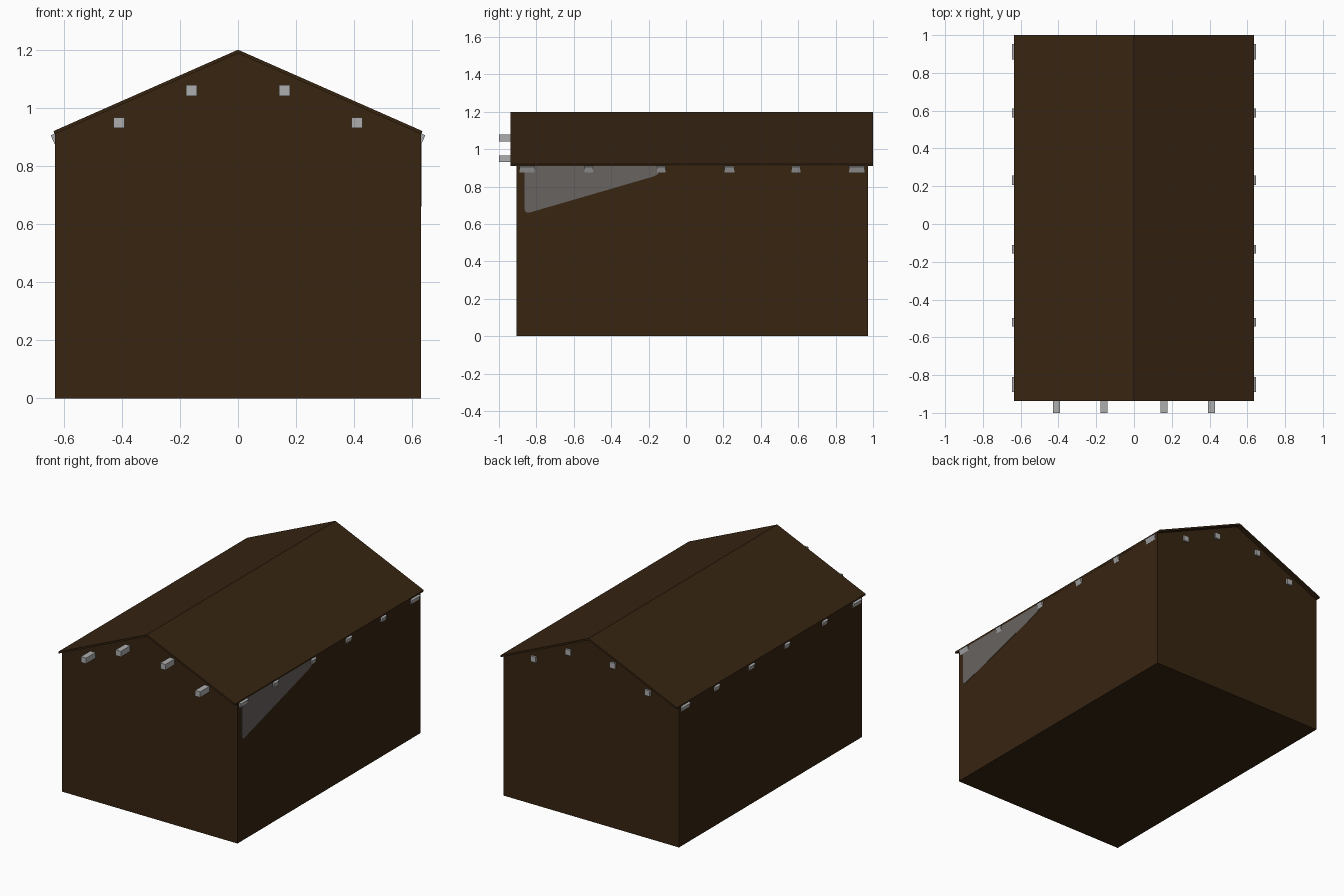
import bpy, bmesh, math

if "Cube" in bpy.data.objects:
    bpy.data.objects.remove(bpy.data.objects["Cube"])


def material(name, rgb):
    m = bpy.data.materials.new(name)
    m.diffuse_color = (*rgb, 1.0)
    m.use_nodes = True
    m.node_tree.nodes["Principled BSDF"].inputs["Base Color"].default_value = m.diffuse_color
    return m


BROWN = material("dark_brown_wood", (0.038, 0.018, 0.0058))
GREY = material("light_grey_beam", (0.42, 0.42, 0.42))
WEB = material("dusty_grey_web", (0.14, 0.125, 0.12))


def extrude(name, points, offset, mat):
    """Solid made from a flat outline of 3D points pushed along offset."""
    bm = bmesh.new()
    face = bm.faces.new([bm.verts.new(p) for p in points])
    new = bmesh.ops.extrude_face_region(bm, geom=[face])["geom"]
    bmesh.ops.translate(bm, vec=offset, verts=[v for v in new if isinstance(v, bmesh.types.BMVert)])
    bmesh.ops.recalc_face_normals(bm, faces=bm.faces[:])
    mesh = bpy.data.meshes.new(name)
    bm.to_mesh(mesh)
    bm.free()
    mesh.materials.append(mat)
    obj = bpy.data.objects.new(name, mesh)
    bpy.context.collection.objects.link(obj)
    return obj


def box(name, centre, size, mat, tilt=0.0):
    bpy.ops.mesh.primitive_cube_add(size=1, location=centre, rotation=(0, tilt, 0))
    obj = bpy.context.object
    obj.name = name
    obj.scale = size
    obj.data.materials.append(mat)
    return obj


W, EAVE, RIDGE = 0.63, 0.92, 1.2
SLOPE = math.atan2(RIDGE - EAVE, W)

# Walls with gable ends
walls = [(-W, 0), (W, 0), (W, 0.912), (0, 1.19), (-W, 0.912)]
extrude("house_body", [(x, -0.905, z) for x, z in walls], (0, 1.877, 0), BROWN)

# Thin roof overhanging the gables
roof = [(-0.635, EAVE), (0, RIDGE), (0.635, EAVE), (0.632, 0.909), (0, 1.188), (-0.632, 0.909)]
extrude("roof", [(x, -0.937, z) for x, z in roof], (0, 1.937, 0), BROWN)

# Long beams that poke out through both gables
for x, z in ((0.41, 0.949), (0.16, 1.06)):
    for s in (-1, 1):
        box("gable_beam", (s * x, -0.0075, z), (0.037, 1.985, 0.037), GREY)

# Rafter ends under the eaves, sloping with the roof
LENGTH = 0.1
for y, width in ((-0.85, 0.08), (-0.52, 0.045), (-0.133, 0.045),
                 (0.232, 0.052), (0.588, 0.046), (0.912, 0.083)):
    for s in (-1, 1):
        cx = 0.638 - LENGTH / 2 * math.cos(SLOPE)
        cz = 0.89 + LENGTH / 2 * math.sin(SLOPE)
        box("rafter_end", (s * cx, y, cz), (LENGTH, width, 0.033), GREY, s * SLOPE)

# Cobweb-like patch on the right wall
patch = [(-0.863, 0.915), (-0.863, 0.68), (-0.858, 0.664), (-0.84, 0.66),
         (-0.18, 0.852), (-0.15, 0.865), (-0.13, 0.915)]
extrude("web_patch", [(W - 0.002, y, z) for y, z in patch], (0.004, 0, 0), WEB)
